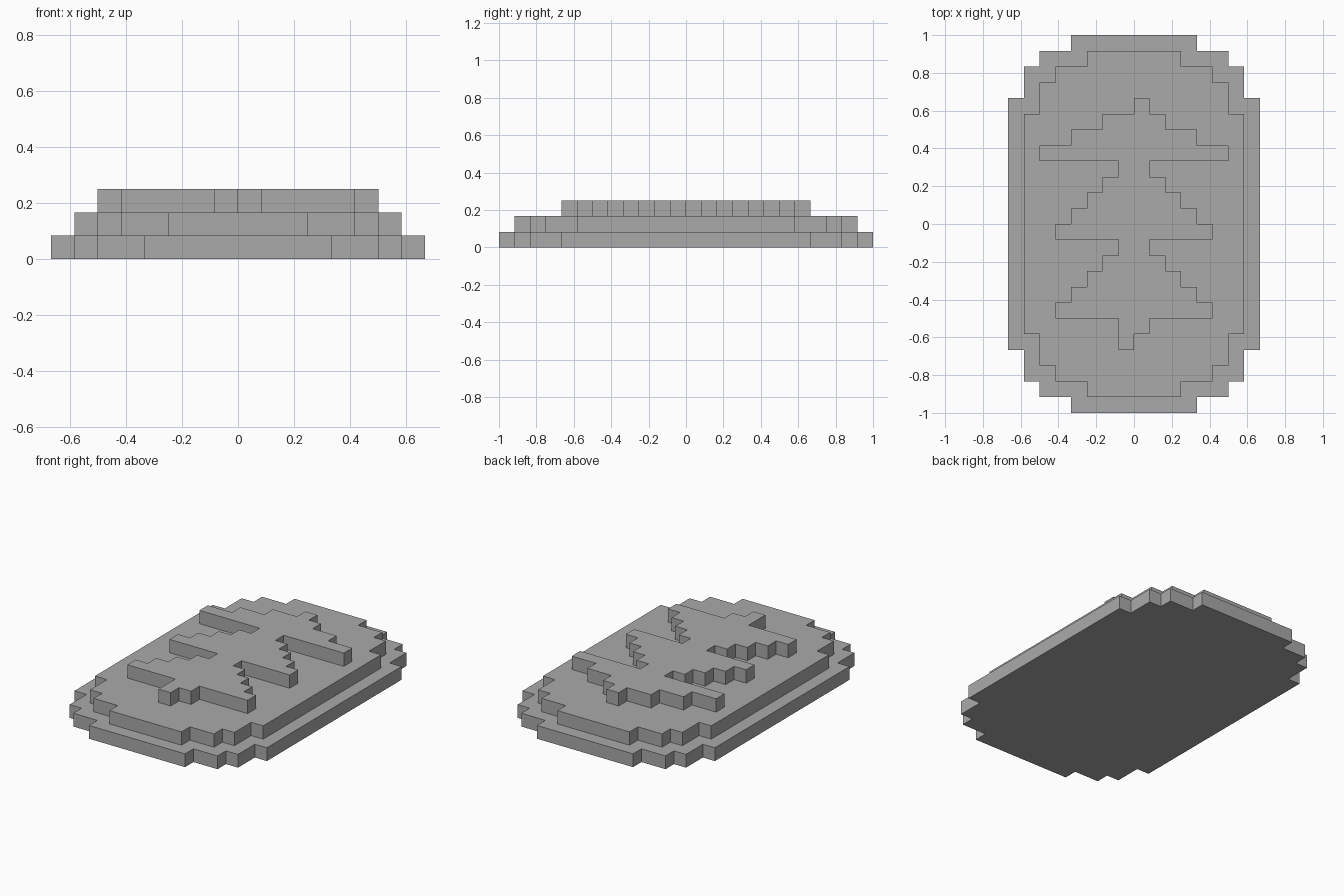
import bpy
import bmesh

if "Cube" in bpy.data.objects:
    bpy.data.objects.remove(bpy.data.objects["Cube"], do_unlink=True)

U = 1 / 12  # one step of the stepped grid

# Single stone colour
stone = bpy.data.materials.new("stone_grey")
stone.use_nodes = True
colour = (0.4, 0.4, 0.4, 1)
stone.diffuse_color = colour
stone.node_tree.nodes["Principled BSDF"].inputs["Base Color"].default_value = colour


def stepped_slab(name, rows, level):
    """One-unit-thick slab from rows (top y, bottom y, left x, right x), listed back to front."""
    right, left = [], []
    for top, bottom, x0, x1 in rows:
        right += [(x1, top), (x1, bottom)]
        left += [(x0, top), (x0, bottom)]
    loop = right + left[::-1]
    # Drop repeated points where neighbouring rows share an edge
    loop = [p for i, p in enumerate(loop) if p != loop[i - 1]]

    bm = bmesh.new()
    verts = [bm.verts.new((x * U, y * U, level * U)) for x, y in loop]
    floor = bm.faces.new(verts)
    lifted = bmesh.ops.extrude_face_region(bm, geom=[floor], use_keep_orig=True)
    tops = [v for v in lifted["geom"] if isinstance(v, bmesh.types.BMVert)]
    bmesh.ops.translate(bm, vec=(0, 0, U), verts=tops)
    bmesh.ops.recalc_face_normals(bm, faces=bm.faces)
    mesh = bpy.data.meshes.new(name)
    bm.to_mesh(mesh)
    bm.free()
    mesh.materials.append(stone)
    obj = bpy.data.objects.new(name, mesh)
    bpy.context.collection.objects.link(obj)
    return obj


def oval_rows(steps):
    """Mirror (y limit, half width) steps front to back."""
    back, y = [], 0
    for limit, half in steps:
        back.insert(0, (limit, y, -half, half))
        y = limit
    return back + [(-b, -t, x0, x1) for t, b, x0, x1 in back[::-1]]


# Two stacked oval tiers
stepped_slab("base_tier", oval_rows([(8, 8), (10, 7), (11, 6), (12, 4)]), 0)
stepped_slab("middle_tier", oval_rows([(7, 7), (9, 6), (10, 5), (11, 3)]), 1)

# Raised tree relief: off-centre tip, three tiers of branches, off-centre stem
half_widths = [2, 4, 6, 1, 2, 3, 4, 5, 1, 2, 3, 4, 5, 1]
relief = [(8, 7, 0, 1)]
relief += [(7 - i, 6 - i, -w, w) for i, w in enumerate(half_widths)]
relief += [(-7, -8, -1, 0)]
stepped_slab("tree_relief", relief, 2)
